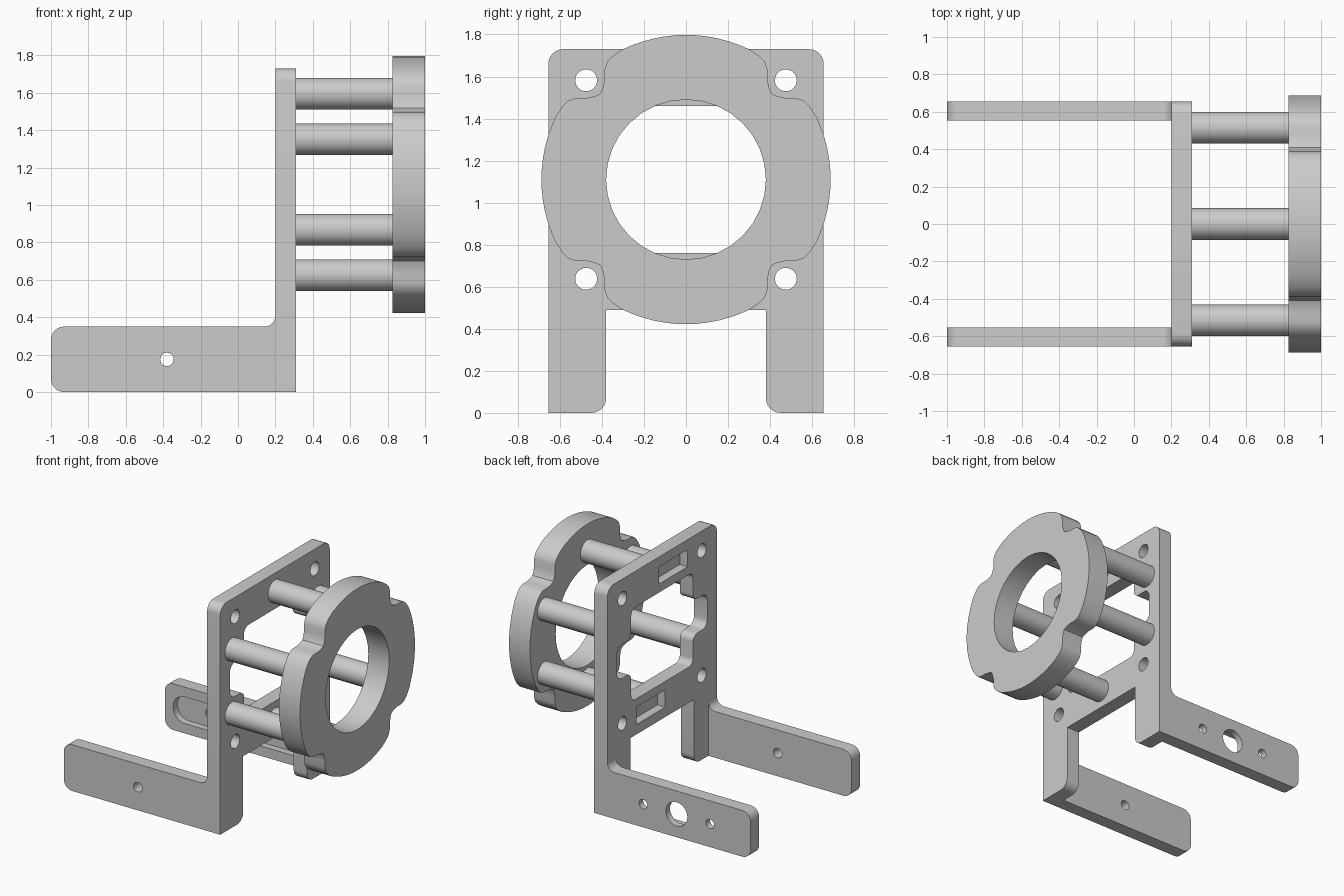
import bpy, bmesh, math
from mathutils import Vector

cube = bpy.data.objects.get("Cube")
if cube:
    bpy.data.objects.remove(cube, do_unlink=True)

grey = bpy.data.materials.new("plain_grey")
grey.use_nodes = True
colour = (0.6, 0.6, 0.6, 1)
grey.diffuse_color = colour
grey.node_tree.nodes["Principled BSDF"].inputs["Base Color"].default_value = colour

MID = 1.11          # height of the ring axis
BACK, FRONT = 0.2, 0.31   # faces of the upright plate


def rounded(corners, steps=6):
    """Outline from square corners (u, v, radius)."""
    out = []
    for i, (u, v, r) in enumerate(corners):
        p = Vector((u, v))
        if not r:
            out.append(p)
            continue
        d1 = (Vector(corners[i - 1][:2]) - p).normalized()
        d2 = (Vector(corners[(i + 1) % len(corners)][:2]) - p).normalized()
        c = p + (d1 + d2) * r
        for k in range(steps + 1):
            t = math.pi / 2 * k / steps
            out.append(c - r * (d2 * math.cos(t) + d1 * math.sin(t)))
    return out


def circle(u, v, r, n=32):
    return [Vector((u + r * math.cos(math.tau * k / n),
                    v + r * math.sin(math.tau * k / n))) for k in range(n)]


def box(u, v, w, h, r=0):
    return rounded([(u - w, v - h, r), (u + w, v - h, r),
                    (u + w, v + h, r), (u - w, v + h, r)])


def extrude(name, outline, axis, a, b):
    """Prism of an outline (y, z) along x or (x, z) along y."""
    bm = bmesh.new()
    place = (lambda p: (a, p[0], p[1])) if axis == "x" else (lambda p: (p[0], a, p[1]))
    face = bm.faces.new([bm.verts.new(place(p)) for p in outline])
    moved = bmesh.ops.extrude_face_region(bm, geom=[face])["geom"]
    shift = Vector((b - a, 0, 0)) if axis == "x" else Vector((0, b - a, 0))
    bmesh.ops.translate(bm, vec=shift,
                        verts=[g for g in moved if isinstance(g, bmesh.types.BMVert)])
    bmesh.ops.recalc_face_normals(bm, faces=bm.faces)
    mesh = bpy.data.meshes.new(name)
    bm.to_mesh(mesh)
    bm.free()
    mesh.materials.append(grey)
    obj = bpy.data.objects.new(name, mesh)
    bpy.context.collection.objects.link(obj)
    return obj


def activate(obj):
    bpy.ops.object.select_all(action="DESELECT")
    obj.select_set(True)
    bpy.context.view_layer.objects.active = obj


def cut(obj, outline, axis, a, b):
    cutter = extrude("cutter", outline, axis, a, b)
    cutter.hide_render = True
    mod = obj.modifiers.new("cut", "BOOLEAN")
    mod.operation, mod.solver, mod.object = "DIFFERENCE", "EXACT", cutter
    activate(obj)
    bpy.ops.object.modifier_apply(modifier=mod.name)
    bpy.data.objects.remove(cutter, do_unlink=True)


def smooth(obj):
    activate(obj)
    bpy.ops.object.shade_smooth_by_angle(angle=math.radians(30))


# Upright plate with two legs
W, LEG, R = 0.655, 0.38, 0.07
plate = extrude("upright_plate", rounded([
    (-W, 0, 0), (-LEG, 0, R), (-LEG, 0.49, 0), (LEG, 0.49, 0),
    (LEG, 0, R), (W, 0, 0), (W, 1.73, R), (-W, 1.73, R)]), "x", BACK, FRONT)

# Window with a side lobe between each pair of posts
quarter = [(0.54, 0.13, 0.06), (0.37, 0.13, 0.05), (0.37, 0.35, 0.05)]
half = quarter + [(-u, v, r) for u, v, r in reversed(quarter)]
window = half + [(u, -v, r) for u, v, r in reversed(half)]
cut(plate, rounded([(u, MID + v, r) for u, v, r in window]), "x", 0.1, 0.4)

# Corner screw holes and blind pockets in the back
for sy in (-1, 1):
    for sz in (-1, 1):
        cut(plate, circle(sy * 0.475, MID + sz * 0.472, 0.052), "x", 0.1, 0.4)
    cut(plate, box(-sy * 0.135, MID + sy * 0.48, 0.17, 0.065), "x", 0.1, 0.265)
smooth(plate)

# Side arms reaching back from the legs
arm_outline = rounded([(-1, 0, R), (0.21, 0, 0), (0.21, 0.41, 0), (BACK, 0.41, 0),
                       (BACK, 0.35, 0.059), (-1, 0.35, R)])
HOLE_X, HOLE_Z = -0.38, 0.175
right_arm = extrude("right_arm", arm_outline, "y", -W, -0.553)
cut(right_arm, circle(HOLE_X, HOLE_Z, 0.036, 20), "y", -0.8, -0.4)
smooth(right_arm)

left_arm = extrude("left_arm", arm_outline, "y", 0.553, W)
cut(left_arm, box(HOLE_X, HOLE_Z, 0.55, 0.1, 0.095), "y", 0.45, 0.605)
cut(left_arm, circle(HOLE_X, HOLE_Z, 0.09), "y", 0.5, 0.8)
for s in (-1, 1):
    cut(left_arm, circle(HOLE_X + s * 0.28, HOLE_Z, 0.035, 20), "y", 0.5, 0.8)
smooth(left_arm)

# Six posts between plate and ring
spots = [(0, 0.485), (0, -0.485)] + [(a * 0.515, b * 0.242) for a in (-1, 1) for b in (-1, 1)]
for i, (y, z) in enumerate(spots):
    smooth(extrude(f"post_{i + 1}", circle(y, MID + z, 0.085, 16), "x", 0.3, 0.83))

# Ring with four rounded notches clearing the screw holes
RING = 0.688
notch = [(0.62, 0.30), (0.59, 0.345), (0.56, 0.375), (0.525, 0.387),
         (0.475, 0.387), (0.435, 0.396), (0.408, 0.408)]
notch += [(v, u) for u, v in reversed(notch[:-1])]
edge = math.atan2(0.30, 0.62)
arc = [(RING * math.cos(edge * k / 6), RING * math.sin(edge * k / 6)) for k in range(-5, 6)]
outline = []
for q in range(4):
    c, s = round(math.cos(q * math.pi / 2)), round(math.sin(q * math.pi / 2))
    outline += [(u * c - v * s, MID + u * s + v * c) for u, v in arc + notch]
ring = extrude("notched_ring", outline, "x", 0.825, 1.0)
cut(ring, circle(0, MID, 0.38), "x", 0.7, 1.1)
smooth(ring)
